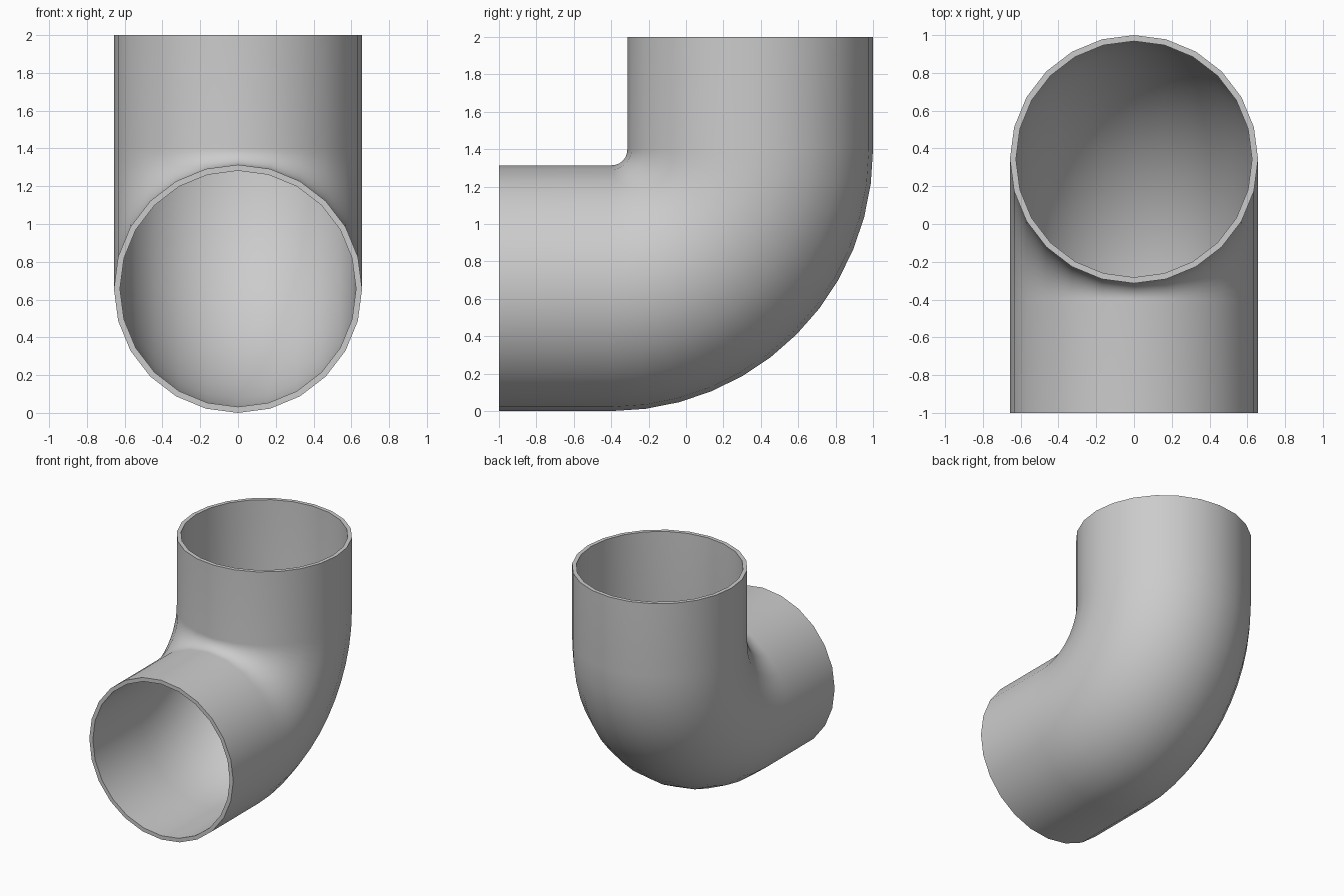
import bpy, bmesh
from math import sin, cos, pi

if "Cube" in bpy.data.objects:
    bpy.data.objects.remove(bpy.data.objects["Cube"])

SIDES, STEPS = 24, 12
R_OUT, WALL = 0.657, 0.032
AXIS_Y, AXIS_Z = 1 - R_OUT, R_OUT      # centre lines of upright and level legs
BEND = 0.74                            # centre-line radius of the bend
CY, CZ = AXIS_Y - BEND, AXIS_Z + BEND  # bend centre

# Path stations: (y, z, turn angle) from the front opening to the top opening
path = [(-1, AXIS_Z, 0)]
for i in range(STEPS + 1):
    a = pi / 2 * i / STEPS
    path.append((CY + BEND * sin(a), CZ - BEND * cos(a), a))
path.append((AXIS_Y, 2, pi / 2))

bm = bmesh.new()


def ring(station, r):
    y, z, a = station
    verts = []
    for k in range(SIDES):
        t = 2 * pi * k / SIDES
        u, v = r * cos(t), r * sin(t)
        verts.append(bm.verts.new((u, y - v * sin(a), z + v * cos(a))))
    return verts


def bridge(a, b):
    for k in range(SIDES):
        n = (k + 1) % SIDES
        bm.faces.new((a[k], a[n], b[n], b[k]))


# Outer skin, inner skin and the two flat rims
outer = [ring(s, R_OUT) for s in path]
inner = [ring(s, R_OUT - WALL) for s in path]
for skin in (outer, inner):
    for a, b in zip(skin, skin[1:]):
        bridge(a, b)
bridge(outer[0], inner[0])
bridge(outer[-1], inner[-1])
bmesh.ops.recalc_face_normals(bm, faces=bm.faces)

mesh = bpy.data.meshes.new("elbow_pipe")
bm.to_mesh(mesh)
bm.free()
pipe = bpy.data.objects.new("elbow_pipe", mesh)
bpy.context.collection.objects.link(pipe)
bpy.context.view_layer.objects.active = pipe
pipe.select_set(True)
bpy.ops.object.shade_smooth_by_angle(angle=pi / 6)
